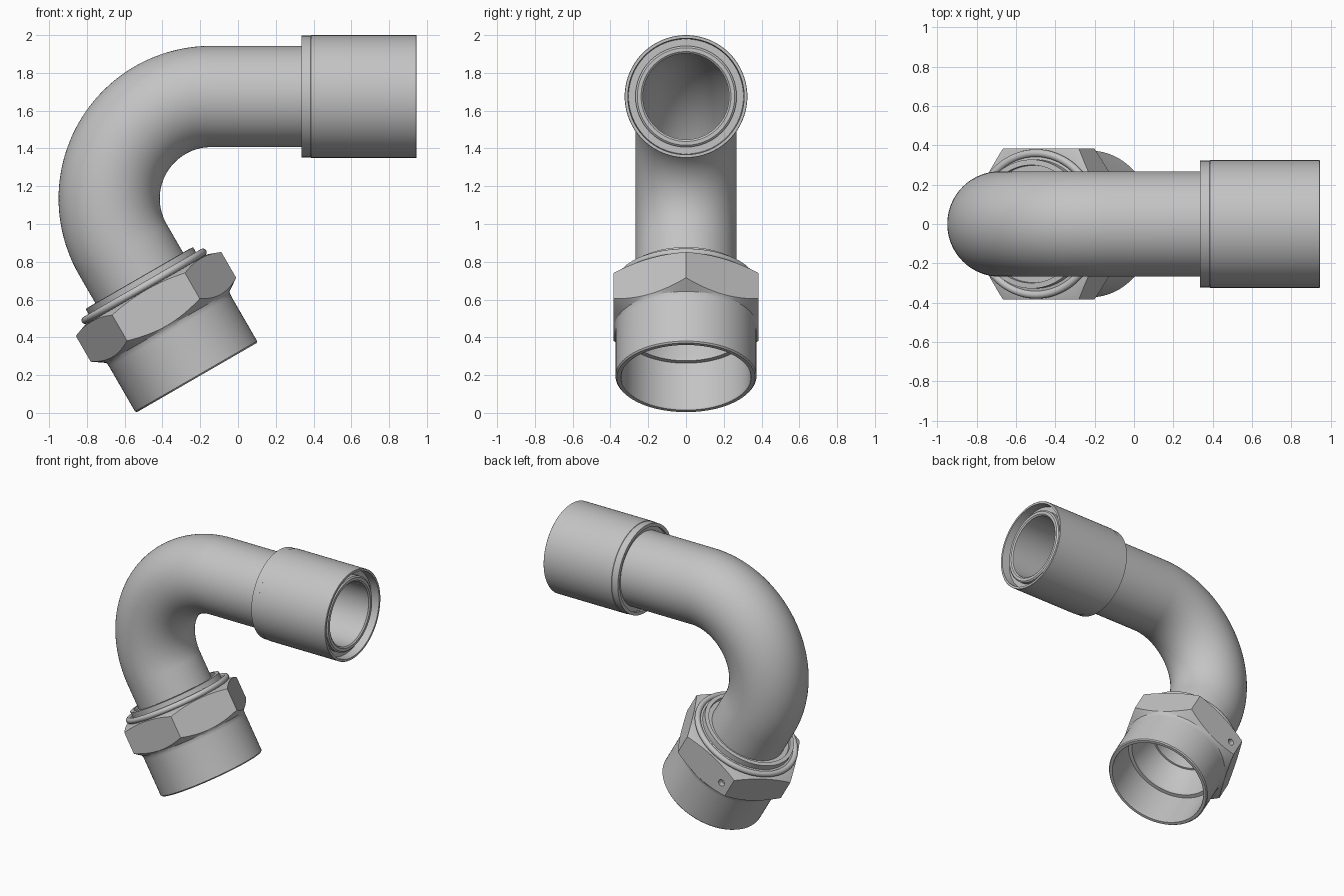
import bpy, bmesh, math
from mathutils import Matrix, Vector

if "Cube" in bpy.data.objects:
    bpy.data.objects.remove(bpy.data.objects["Cube"])

metal = bpy.data.materials.new("grey_metal")
metal.diffuse_color = (0.55, 0.55, 0.55, 1)
metal.use_nodes = True
metal.node_tree.nodes["Principled BSDF"].inputs["Base Color"].default_value = metal.diffuse_color


def skin(name, rings, matrix=Matrix()):
    """Join closed rings of points into a solid that loops back on itself."""
    bm = bmesh.new()
    loops = [[bm.verts.new(matrix @ Vector(p)) for p in ring] for ring in rings]
    n = len(loops[0])
    for a, b in zip(loops, loops[1:] + loops[:1]):
        for i in range(n):
            j = (i + 1) % n
            bm.faces.new((a[i], a[j], b[j], b[i]))
    bmesh.ops.recalc_face_normals(bm, faces=bm.faces[:])
    mesh = bpy.data.meshes.new(name)
    bm.to_mesh(mesh)
    bm.free()
    mesh.materials.append(metal)
    ob = bpy.data.objects.new(name, mesh)
    bpy.context.collection.objects.link(ob)
    return ob


def lathe(name, profile, matrix, n=96):
    """Turn (radius, height) points; a callable point depends on the hexagon radius."""
    rings = []
    for p in profile:
        ring = []
        for i in range(n):
            a = math.tau * i / n
            hexagon = 0.385 / math.cos(a % (math.pi / 3) - math.pi / 6)
            r, s = p(hexagon) if callable(p) else p
            ring.append((r * math.cos(a), r * math.sin(a), s))
        rings.append(ring)
    return skin(name, rings, matrix)


def activate(ob):
    bpy.ops.object.select_all(action='DESELECT')
    ob.select_set(True)
    bpy.context.view_layer.objects.active = ob


def smooth(ob, angle=28):
    activate(ob)
    bpy.ops.object.shade_smooth_by_angle(angle=math.radians(angle))


# Centre line: straight, 120 degree bend, straight into the nut
AXIS_Z, BEND, CX = 1.675, 0.54, -0.142
CZ = AXIS_Z - BEND
NUT_END = Vector((-0.218, 0, 0.187))
nut_mat = Matrix.Translation(NUT_END) @ Matrix.Rotation(math.radians(-30), 4, 'Y')
sleeve_mat = Matrix.Translation((0, 0, AXIS_Z)) @ Matrix.Rotation(math.pi / 2, 4, 'Y')

path = [(Vector((0.915, 0, AXIS_Z)), 0)]
for i in range(49):
    t = math.radians(120 * i / 48)
    path.append((Vector((CX - BEND * math.sin(t), 0, CZ + BEND * math.cos(t))), t))
path.append((nut_mat @ Vector((0, 0, 0.48)), math.radians(120)))


def tube_ring(centre, t, r, n=80):
    out = Vector((-math.sin(t), 0, math.cos(t)))
    side = Vector((0, 1, 0))
    return [centre + r * (math.cos(math.tau * i / n) * out
                          + math.sin(math.tau * i / n) * side) for i in range(n)]


# Hollow bent pipe
outer = [tube_ring(c, t, 0.268) for c, t in path]
inner = [tube_ring(c, t, 0.228) for c, t in reversed(path)]
lip = [tube_ring(path[0][0] + Vector((0.008, 0, 0)), 0, r) for r in (0.238, 0.258)]
smooth(skin("bent_pipe", outer + inner + lip))

# Sleeve at the horizontal end, with recessed face around the pipe
smooth(lathe("end_sleeve", [
    (0.250, 0.352), (0.298, 0.352), (0.298, 0.335), (0.322, 0.335),
    (0.322, 0.385), (0.325, 0.387), (0.325, 0.943), (0.323, 0.945),
    (0.308, 0.945), (0.304, 0.885), (0.250, 0.885)], sleeve_mat))

# Hexagon nut with turned chamfers, skirt and stepped bore
nut = lathe("hex_nut", [
    (0.345, 0.0), (0.366, 0.0), (0.373, 0.008), (0.373, 0.28),
    (0.374, 0.295), (0.378, 0.308),
    lambda h: (h, 0.318 + (h - 0.385) * 0.6),
    lambda h: (h, 0.536 - (h - 0.385) * 0.42),
    (0.372, 0.538), (0.30, 0.538), (0.25, 0.50), (0.232, 0.50),
    (0.315, 0.31), (0.315, 0.285), (0.342, 0.285), (0.342, 0.006)], nut_mat)

# Small blind hole in the rear flat
bpy.ops.mesh.primitive_cylinder_add(vertices=24, radius=0.024, depth=0.08)
cutter = bpy.context.object
cutter.name = "hole_cutter"
cutter.hide_render = True
cutter.matrix_world = (nut_mat @ Matrix.Translation((-0.155, 0.385, 0.42))
                       @ Matrix.Rotation(math.pi / 2, 4, 'X'))
cut = nut.modifiers.new("hole", 'BOOLEAN')
cut.object = cutter
cut.solver = 'EXACT'
activate(nut)
bpy.ops.object.modifier_apply(modifier="hole")
bpy.data.objects.remove(cutter)
smooth(nut, 24)

# Round retaining ring on top of the nut
smooth(lathe("retaining_ring", [
    (0.360 + 0.020 * math.cos(math.tau * k / 16), 0.558 + 0.020 * math.sin(math.tau * k / 16))
    for k in range(16)], nut_mat), 40)

# Collar between the ring and the pipe
smooth(lathe("pipe_collar", [
    (0.250, 0.52), (0.342, 0.52), (0.342, 0.565), (0.328, 0.568), (0.328, 0.608),
    (0.300, 0.610), (0.298, 0.590), (0.250, 0.590)], nut_mat))
